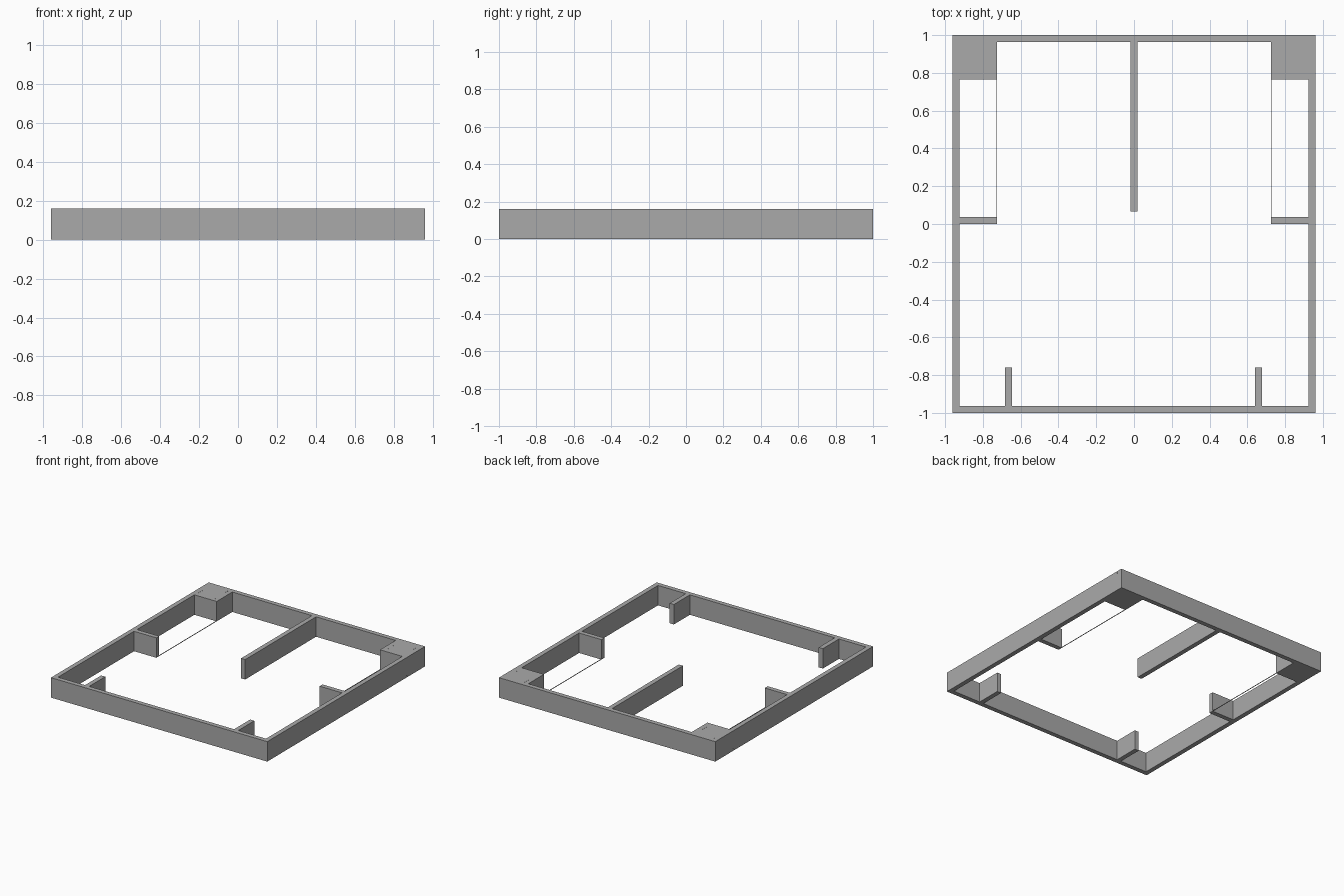
import bpy
import bmesh
from mathutils import Matrix, Vector

cube = bpy.data.objects.get("Cube")
if cube:
    bpy.data.objects.remove(cube, do_unlink=True)

X, Y, H, T = 0.96, 1.0, 0.16, 0.037   # half width, half depth, height, board thickness
IN_X, IN_Y = X - T, Y - T             # inner faces of the frame
BAY = 0.725                           # inner edge of the side bays
BLOCK_Y = 0.765                       # front of the corner blocks

grey = bpy.data.materials.new("board_grey")
grey.use_nodes = True
COLOUR = (0.4, 0.4, 0.4, 1)
grey.diffuse_color = COLOUR
grey.node_tree.nodes["Principled BSDF"].inputs["Base Color"].default_value = COLOUR


def finish(name, bm):
    mesh = bpy.data.meshes.new(name)
    bm.to_mesh(mesh)
    bm.free()
    mesh.materials.append(grey)
    obj = bpy.data.objects.new(name, mesh)
    bpy.context.collection.objects.link(obj)
    return obj


def board(name, x, y, z=(0, H)):
    """Box spanning the given x, y and z ranges."""
    bm = bmesh.new()
    spans = (x, y, z)
    centre = Vector([(a + b) / 2 for a, b in spans])
    size = [abs(b - a) for a, b in spans]
    bmesh.ops.create_cube(bm, size=1, matrix=Matrix.Translation(centre) @ Matrix.Diagonal((*size, 1)))
    return finish(name, bm)


def screws(name, points, normal):
    """Tiny nearly flush screw heads on a face."""
    bm = bmesh.new()
    turn = Vector(normal).to_track_quat("Z", "Y").to_matrix().to_4x4()
    for p in points:
        bmesh.ops.create_cone(bm, cap_ends=True, segments=8, radius1=0.003, radius2=0.003,
                              depth=0.001, matrix=Matrix.Translation(p) @ turn)
    return finish(name, bm)


# Outer frame and centre beam
board("front_board", (-X, X), (-Y, -IN_Y))
board("back_board", (-X, X), (IN_Y, Y))
board("centre_beam", (-T / 2, T / 2), (0.065, IN_Y))

# Front stubs
board("right_front_stub", (-0.683, -0.646), (-IN_Y, -0.76))
board("left_front_stub", (0.64, 0.677), (-IN_Y, -0.76))

# Parts repeated on both sides
rows = (0.015, H - 0.015)
for side, s in (("left", 1), ("right", -1)):
    board(side + "_side_board", (s * IN_X, s * X), (-IN_Y, IN_Y))
    board(side + "_cross_board", (s * BAY, s * IN_X), (0, T))
    board(side + "_corner_block", (s * (BAY + T), s * IN_X), (BLOCK_Y, IN_Y))
    board(side + "_block_cheek", (s * BAY, s * (BAY + T)), (BLOCK_Y, IN_Y))
    # Thin wire along the bottom of the open bay
    board(side + "_bay_wire", (s * BAY, s * (BAY + 0.004)), (T, BLOCK_Y), (0, 0.004))
    screws(side + "_side_screws",
           [(s * X, y, z) for y in (0.02, 0.77, 0.95) for z in rows], (s, 0, 0))
    screws(side + "_block_screws",
           [(s * x, BLOCK_Y + 0.01 + i * 0.02, H)
            for x in (BAY + T, IN_X - 0.004) for i in range(10)], (0, 0, 1))

# Screws through the back board
screws("back_screws",
       [(-0.8 + i * 0.2, Y - 0.0005, z) for i in range(9) for z in rows], (0, 1, 0))
